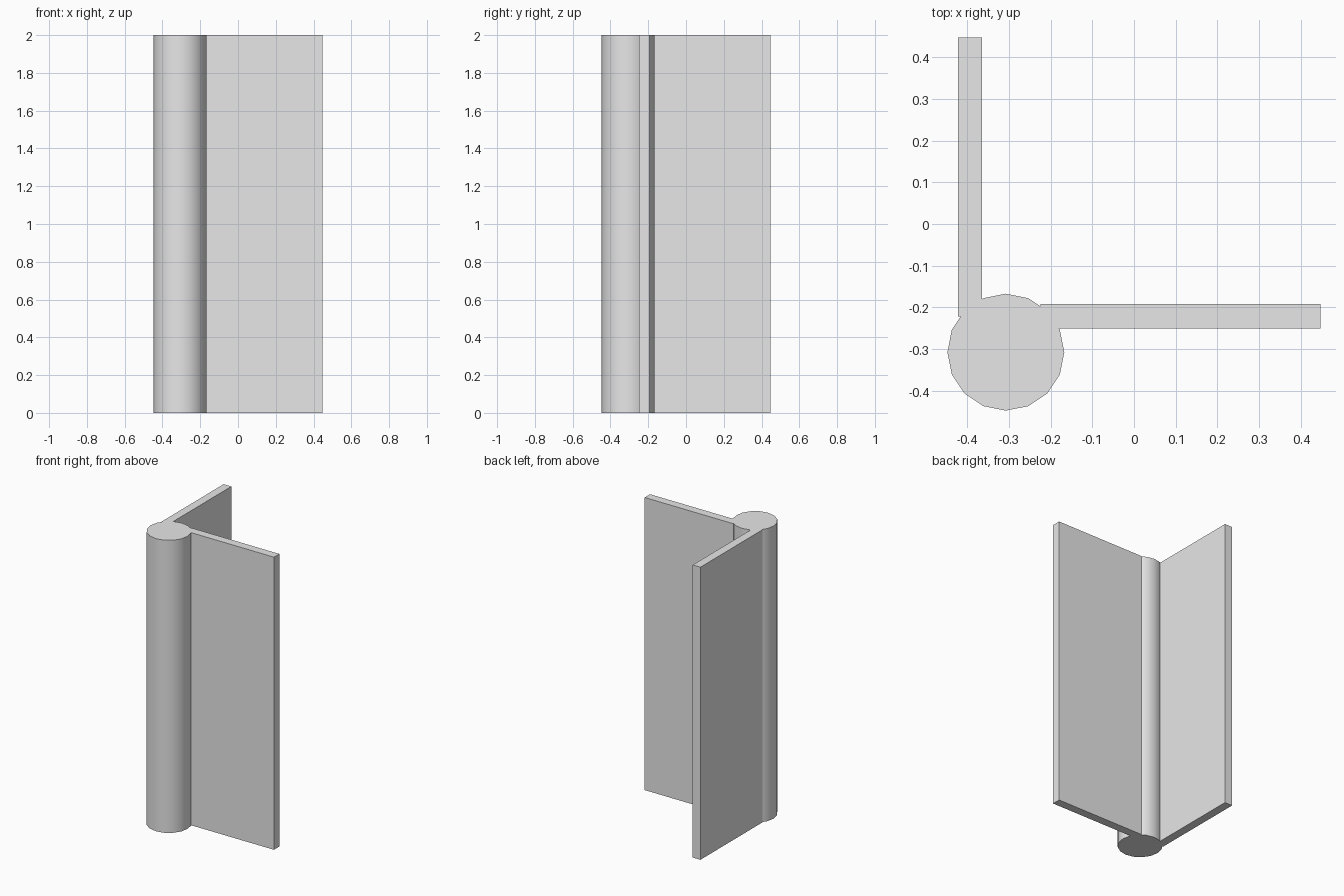
import bpy
import math

cube = bpy.data.objects.get("Cube")
if cube:
    bpy.data.objects.remove(cube, do_unlink=True)

HEIGHT = 2.0
AXIS = -0.307      # x and y of the corner post
RADIUS = 0.14

grey = bpy.data.materials.new("light_grey")
grey.diffuse_color = (0.8, 0.8, 0.8, 1)
grey.use_nodes = True
grey.node_tree.nodes["Principled BSDF"].inputs["Base Color"].default_value = (0.8, 0.8, 0.8, 1)


def prism(name, outline):
    """Extrude a ground outline up to the full height."""
    n = len(outline)
    verts = [(x, y, z) for z in (0, HEIGHT) for x, y in outline]
    faces = [tuple(reversed(range(n))), tuple(range(n, 2 * n))]
    faces += [(i, (i + 1) % n, (i + 1) % n + n, i + n) for i in range(n)]
    mesh = bpy.data.meshes.new(name)
    mesh.from_pydata(verts, [], faces)
    mesh.materials.append(grey)
    obj = bpy.data.objects.new(name, mesh)
    bpy.context.collection.objects.link(obj)
    return obj


def rectangle(x0, x1, y0, y1):
    return [(x0, y0), (x1, y0), (x1, y1), (x0, y1)]


# Round corner post, 16 sides
post = prism("corner_post", [
    (AXIS + RADIUS * math.cos(i * math.tau / 16),
     AXIS + RADIUS * math.sin(i * math.tau / 16)) for i in range(16)])
bpy.ops.object.select_all(action="DESELECT")
post.select_set(True)
bpy.context.view_layer.objects.active = post
bpy.ops.object.shade_smooth_by_angle(angle=math.radians(30))

# Two thin walls meeting at the post
prism("side_wall", rectangle(-0.422, -0.364, -0.222, 0.447))
prism("front_wall", rectangle(-0.224, 0.447, -0.25, -0.192))
